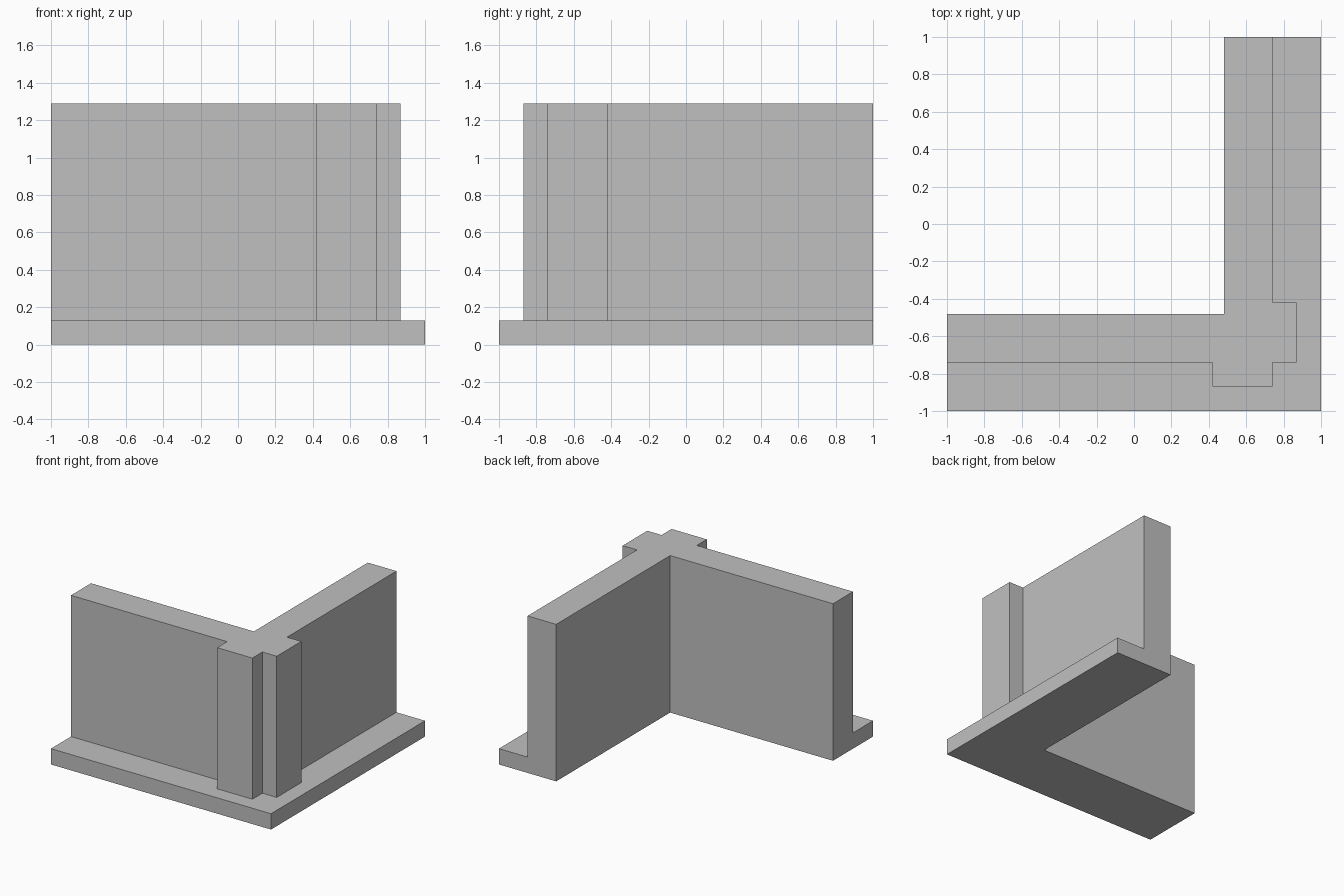
import bpy
import bmesh

cube = bpy.data.objects.get("Cube")
if cube:
    bpy.data.objects.remove(cube, do_unlink=True)

GREY = (0.53, 0.53, 0.53, 1.0)
stone = bpy.data.materials.new("plain grey")
stone.use_nodes = True
stone.diffuse_color = GREY
stone.node_tree.nodes["Principled BSDF"].inputs["Base Color"].default_value = GREY


def prism(name, outline, bottom, top):
    """Extrude a counter-clockwise floor plan between two heights."""
    bm = bmesh.new()
    face = bm.faces.new([bm.verts.new((x, y, bottom)) for x, y in outline])
    grown = bmesh.ops.extrude_face_region(bm, geom=[face], use_keep_orig=True)
    moved = [v for v in grown["geom"] if isinstance(v, bmesh.types.BMVert)]
    bmesh.ops.translate(bm, verts=moved, vec=(0, 0, top - bottom))
    bmesh.ops.recalc_face_normals(bm, faces=bm.faces)
    mesh = bpy.data.meshes.new(name)
    bm.to_mesh(mesh)
    bm.free()
    mesh.materials.append(stone)
    obj = bpy.data.objects.new(name, mesh)
    bpy.context.collection.objects.link(obj)
    return obj


def mirrored_plan(half):
    """Complete a plan that is symmetric about the corner diagonal x = -y.
    The first and last points of the half lie on that diagonal."""
    return half + [(-y, -x) for x, y in reversed(half[1:-1])]


INNER, OUTER, PIER, PIER_END = 0.48, 0.74, 0.87, 0.42
BASE_TOP, WALL_TOP = 0.13, 1.29

# L-shaped footing
prism("footing",
      mirrored_plan([(INNER, -INNER), (-1, -INNER), (-1, -1), (1, -1)]),
      0, BASE_TOP)

# Two walls meeting at the corner, with a projecting pier on each outer face
prism("corner_wall",
      mirrored_plan([(INNER, -INNER), (-1, -INNER), (-1, -OUTER),
                     (PIER_END, -OUTER), (PIER_END, -PIER),
                     (OUTER, -PIER), (OUTER, -OUTER)]),
      BASE_TOP, WALL_TOP)
